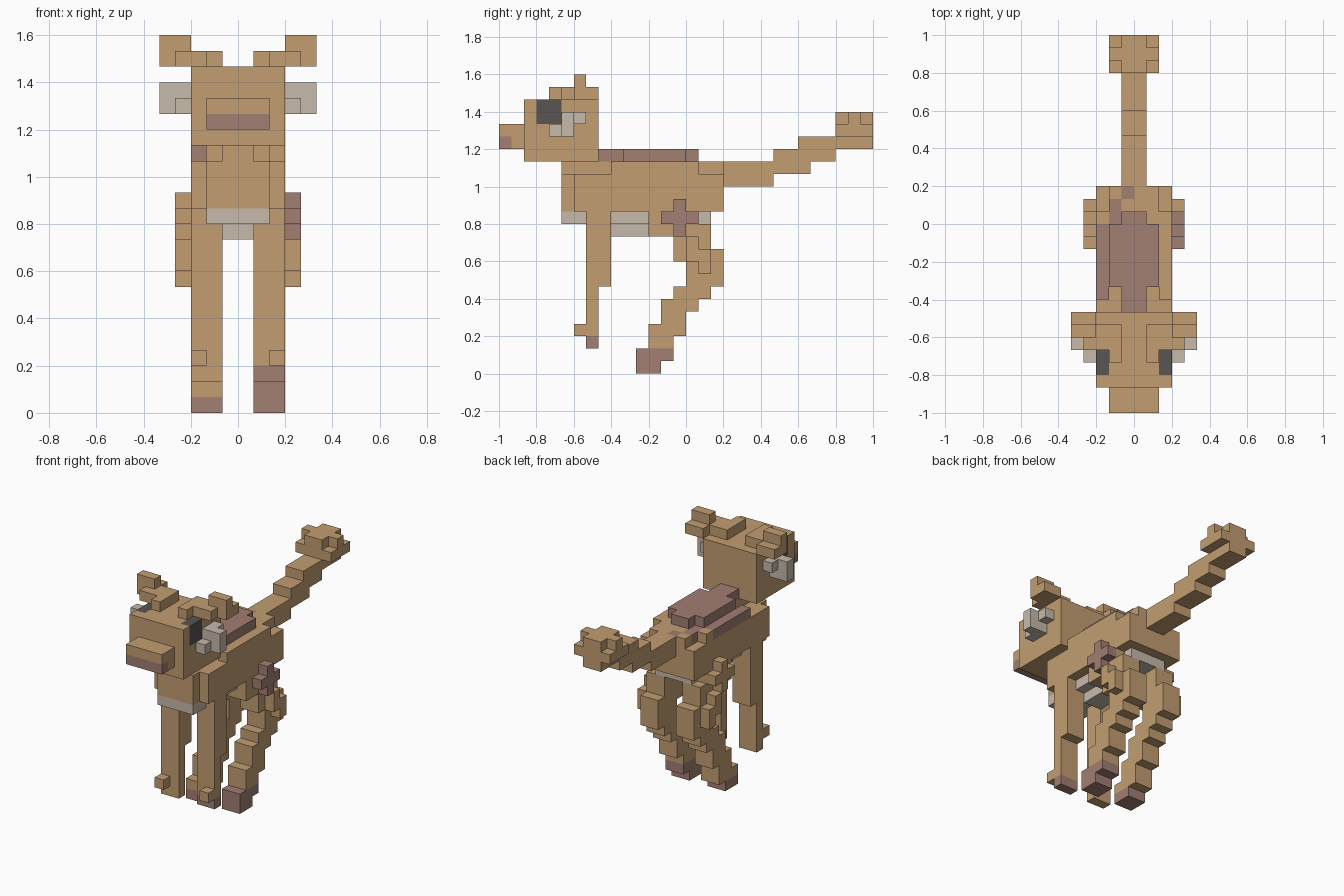
import bpy
import bmesh
from mathutils import Vector

UNIT = 2 / 30  # edge length of one block

default = bpy.data.objects.get("Cube")
if default:
    bpy.data.objects.remove(default, do_unlink=True)


def make_material(name, colour):
    mat = bpy.data.materials.new(name)
    mat.use_nodes = True
    mat.diffuse_color = (*colour, 1)
    mat.node_tree.nodes["Principled BSDF"].inputs["Base Color"].default_value = (*colour, 1)
    return mat


materials = {
    "tan": make_material("tan_fur", (.54, .34, .165)),
    "mauve": make_material("mauve_fur", (.36, .21, .17)),
    "cream": make_material("cream_fur", (.57, .49, .41)),
    "dark": make_material("dark_eye", (.1, .09, .083)),
}
colours = list(materials)
blocks = {}  # grid cell -> (part name, colour)


def box(part, colour, x, y, z):
    """Fill a range of grid cells; later boxes repaint earlier ones."""
    for i in range(*x):
        for j in range(*y):
            for k in range(*z):
                blocks[i, j, k] = (part, colour)


def pair(part, colour, x, y, z):
    """Fill a box on the left side and its mirror on the right."""
    box("left_" + part, colour, x, y, z)
    box("right_" + part, colour, (-x[1], -x[0]), y, z)


# Torso with a narrow chest and a stepped upper edge
box("body", "tan", x=(-2, 2), y=(-10, 3), z=(13, 16))
box("body", "tan", x=(-3, 3), y=(-9, 3), z=(13, 16))
box("body", "tan", x=(-1, 1), y=(-10, 3), z=(16, 17))
box("body", "tan", x=(-2, 2), y=(-5, 3), z=(16, 17))
box("body", "tan", x=(-3, 3), y=(-6, 1), z=(16, 17))
for side in (-2, 1):
    for j in (-6,):
        blocks.pop((side, j, 16), None)

# Pale belly
box("belly", "cream", x=(-2, 2), y=(-10, 2), z=(12, 13))
box("belly", "cream", x=(-1, 1), y=(-6, -3), z=(11, 12))

# Back patch: raised saddle and flat markings
box("saddle", "mauve", x=(-2, 2), y=(-5, 0), z=(17, 18))
box("saddle", "mauve", x=(-1, 1), y=(-7, 1), z=(17, 18))
box("body", "mauve", x=(-3, -2), y=(-6, 0), z=(16, 17))
box("body", "mauve", x=(-2, -1), y=(0, 2), z=(16, 17))
box("body", "mauve", x=(-1, 0), y=(2, 3), z=(16, 17))

# Head, muzzle and eyes
box("head", "tan", x=(-3, 3), y=(-13, -7), z=(17, 22))
box("muzzle", "tan", x=(-2, 2), y=(-15, -13), z=(18, 20))
box("muzzle", "mauve", x=(-2, 2), y=(-15, -14), z=(18, 19))
pair("eye", "dark", x=(2, 3), y=(-12, -10), z=(20, 22))

# Ears
pair("ear", "tan", x=(1, 2), y=(-11, -8), z=(22, 23))
pair("ear", "tan", x=(2, 4), y=(-10, -8), z=(22, 23))
pair("ear", "tan", x=(3, 5), y=(-9, -7), z=(22, 23))
pair("ear", "tan", x=(3, 5), y=(-9, -8), z=(23, 24))

# Cheek tufts
pair("cheek_tuft", "cream", x=(3, 4), y=(-11, -10), z=(19, 20))
pair("cheek_tuft", "cream", x=(3, 5), y=(-10, -9), z=(19, 21))
pair("cheek_tuft", "cream", x=(3, 4), y=(-9, -8), z=(20, 21))

# Front legs with a small outer toe
pair("front_leg", "tan", x=(1, 3), y=(-8, -6), z=(7, 13))
pair("front_leg", "tan", x=(1, 3), y=(-8, -7), z=(2, 7))
pair("front_leg", "tan", x=(2, 3), y=(-9, -8), z=(3, 4))
box("left_front_leg", "mauve", x=(1, 3), y=(-8, -7), z=(2, 3))

# Hind legs, stepping from the thigh to the hock and foot
pair("hind_leg", "tan", x=(1, 3), y=(-3, 1), z=(12, 13))
pair("hind_leg", "tan", x=(1, 3), y=(-3, 2), z=(11, 12))
pair("hind_leg", "tan", x=(1, 3), y=(-1, 2), z=(9, 11))
pair("hind_leg", "tan", x=(1, 3), y=(0, 3), z=(7, 10))
pair("hind_leg", "tan", x=(1, 3), y=(-1, 2), z=(6, 7))
pair("hind_leg", "tan", x=(1, 3), y=(-2, 1), z=(5, 6))
pair("hind_leg", "tan", x=(1, 3), y=(-2, 0), z=(4, 5))
pair("hind_leg", "tan", x=(1, 3), y=(-3, 0), z=(3, 4))
pair("hind_leg", "tan", x=(1, 3), y=(-3, -1), z=(2, 3))
pair("hind_leg", "tan", x=(1, 3), y=(-4, -1), z=(1, 2))
pair("hind_leg", "mauve", x=(1, 3), y=(-4, -2), z=(0, 1))
box("left_hind_leg", "mauve", x=(1, 3), y=(-4, -1), z=(1, 2))

# Haunches on the outside of the hind legs
pair("haunch", "tan", x=(3, 4), y=(-2, 1), z=(12, 13))
pair("haunch", "tan", x=(3, 4), y=(-1, 0), z=(11, 14))
pair("haunch", "tan", x=(3, 4), y=(0, 1), z=(9, 11))
pair("haunch", "tan", x=(3, 4), y=(1, 2), z=(8, 10))
box("left_haunch", "mauve", x=(3, 4), y=(-2, 1), z=(12, 13))
box("left_haunch", "mauve", x=(3, 4), y=(-1, 0), z=(11, 14))

# Tail rising in steps to a bushy tip
box("tail", "tan", x=(-1, 1), y=(3, 7), z=(15, 17))
box("tail", "tan", x=(-1, 1), y=(7, 10), z=(16, 18))
box("tail", "tan", x=(-1, 1), y=(9, 12), z=(17, 19))
box("tail_tip", "tan", x=(-1, 1), y=(12, 15), z=(18, 21))
box("tail_tip", "tan", x=(-2, 2), y=(12, 15), z=(19, 20))
box("tail_tip", "tan", x=(-2, 2), y=(13, 14), z=(20, 21))


def build_part(part):
    """Make one object from the exposed block faces of a part."""
    bm = bmesh.new()
    for cell, (owner, colour) in blocks.items():
        if owner != part:
            continue
        centre = Vector(cell) + Vector((.5, .5, .5))
        for axis in range(3):
            for sign in (-1, 1):
                normal = Vector((0, 0, 0))
                normal[axis] = sign
                if tuple(int(c + n) for c, n in zip(cell, normal)) in blocks:
                    continue
                u = Vector((0, 0, 0))
                u[(axis + 1) % 3] = .5
                v = normal.cross(u)
                middle = centre + normal / 2
                corners = (middle - u - v, middle + u - v, middle + u + v, middle - u + v)
                face = bm.faces.new([bm.verts.new(c * UNIT) for c in corners])
                face.material_index = colours.index(colour)
    bmesh.ops.remove_doubles(bm, verts=bm.verts[:], dist=UNIT / 100)
    bmesh.ops.dissolve_limit(bm, angle_limit=.01, verts=bm.verts[:], edges=bm.edges[:],
                             delimit={'MATERIAL'})
    mesh = bpy.data.meshes.new(part)
    for mat in materials.values():
        mesh.materials.append(mat)
    bm.to_mesh(mesh)
    bm.free()
    bpy.context.collection.objects.link(bpy.data.objects.new(part, mesh))


for part_name in sorted({owner for owner, colour in blocks.values()}):
    build_part(part_name)
